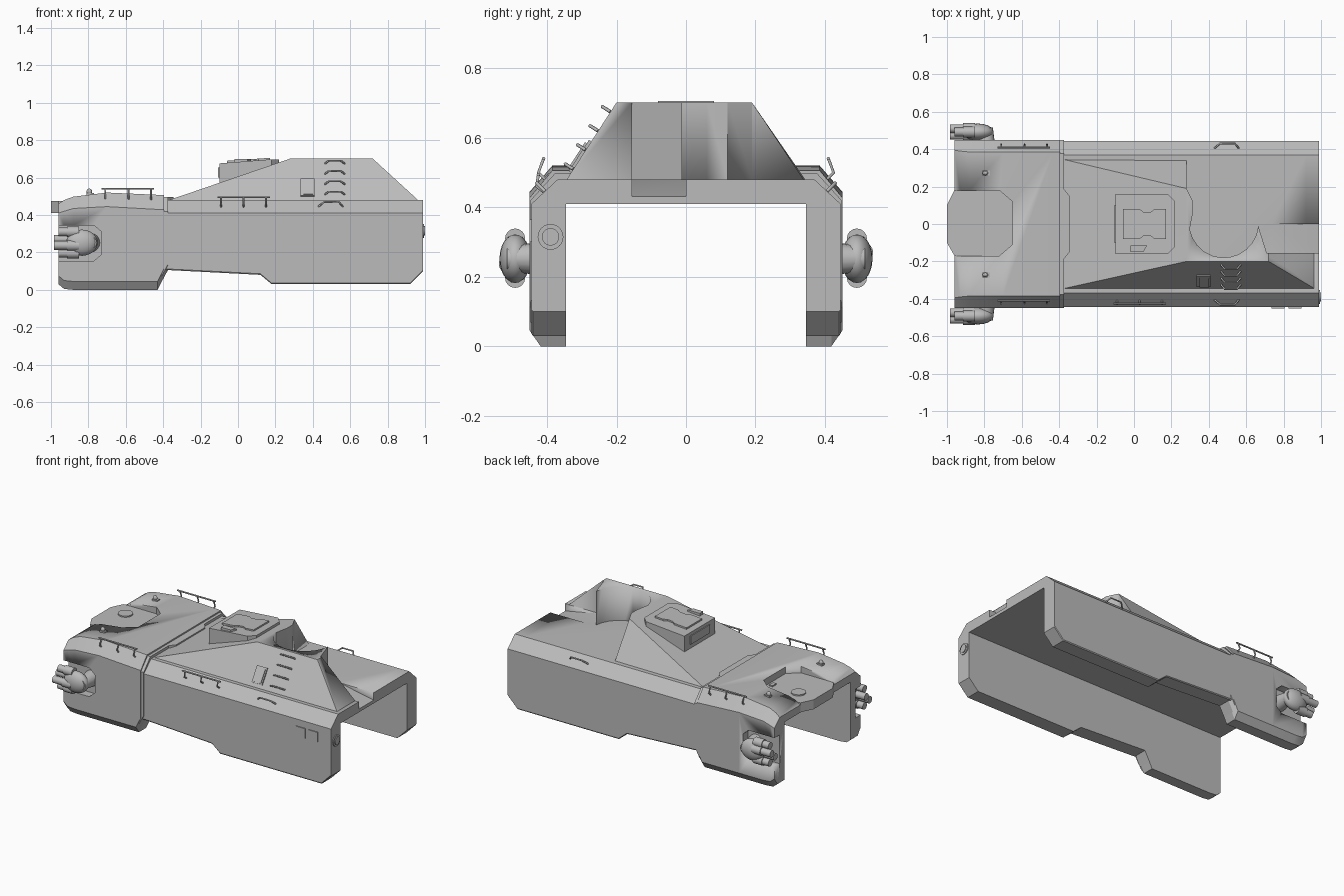
import bpy, bmesh, math
from mathutils import Vector, Matrix

if "Cube" in bpy.data.objects:
    bpy.data.objects.remove(bpy.data.objects["Cube"])

grey = bpy.data.materials.new("hull_grey")
grey.use_nodes = True
grey.diffuse_color = (0.5, 0.5, 0.5, 1)
grey.node_tree.nodes["Principled BSDF"].inputs["Base Color"].default_value = (0.5, 0.5, 0.5, 1)


def activate(ob):
    bpy.ops.object.select_all(action="DESELECT")
    ob.select_set(True)
    bpy.context.view_layer.objects.active = ob


def finish(name, bm, angle=25):
    bmesh.ops.recalc_face_normals(bm, faces=bm.faces)
    me = bpy.data.meshes.new(name)
    bm.to_mesh(me)
    bm.free()
    ob = bpy.data.objects.new(name, me)
    bpy.context.collection.objects.link(ob)
    me.materials.append(grey)
    activate(ob)
    bpy.ops.object.shade_smooth_by_angle(angle=math.radians(angle))
    return ob


def loft(name, rings, angle=25):
    """Skin a list of closed rings and cap both ends."""
    bm = bmesh.new()
    rows = [[bm.verts.new(p) for p in ring] for ring in rings]
    n = len(rows[0])
    for a, b in zip(rows, rows[1:]):
        for i in range(n):
            j = (i + 1) % n
            bm.faces.new((a[i], a[j], b[j], b[i]))
    bm.faces.new(rows[0])
    bm.faces.new(rows[-1])
    return finish(name, bm, angle)


def prism(name, pts, axis, lo, hi):
    """Extrude a 2D outline along an axis."""
    def place(p, d):
        return {"x": (d, *p), "y": (p[0], d, p[1]), "z": (*p, d)}[axis]
    return loft(name, [[place(p, d) for p in pts] for d in (lo, hi)])


def box(name, x, y, z):
    return prism(name, [(x[0], y[0]), (x[1], y[0]), (x[1], y[1]), (x[0], y[1])], "z", *z)


def ball(name, centre, size):
    bm = bmesh.new()
    mat = Matrix.Translation(centre) @ Matrix.Diagonal((*size, 1))
    bmesh.ops.create_uvsphere(bm, u_segments=20, v_segments=12, radius=1, matrix=mat)
    return finish(name, bm, 40)


def rod(name, start, end, radius, radius2=None, sides=16):
    start, end = Vector(start), Vector(end)
    d = end - start
    bm = bmesh.new()
    mat = Matrix.Translation((start + end) / 2) @ d.to_track_quat("Z", "Y").to_matrix().to_4x4()
    bmesh.ops.create_cone(bm, cap_ends=True, segments=sides, radius1=radius,
                          radius2=radius2 or radius, depth=d.length, matrix=mat)
    return finish(name, bm, 40)


def wire(name, pts, radius=0.005):
    """Bent bar along a path."""
    cu = bpy.data.curves.new(name, "CURVE")
    cu.dimensions = "3D"
    cu.bevel_depth, cu.bevel_resolution, cu.use_fill_caps = radius, 1, True
    sp = cu.splines.new("POLY")
    sp.points.add(len(pts) - 1)
    for q, p in zip(sp.points, pts):
        q.co = (*p, 1)
    ob = bpy.data.objects.new(name, cu)
    bpy.context.collection.objects.link(ob)
    cu.materials.append(grey)
    activate(ob)
    bpy.ops.object.convert(target="MESH")


def cut(ob, cutter):
    mod = ob.modifiers.new("cut", "BOOLEAN")
    mod.operation, mod.solver, mod.object = "DIFFERENCE", "EXACT", cutter
    activate(ob)
    bpy.ops.object.modifier_move_to_index(modifier="cut", index=0)
    bpy.ops.object.modifier_apply(modifier="cut")
    bpy.data.objects.remove(cutter)


def arch(x, roof, shoulder, bottom, outer, half_roof, bevel, inner=0.345, ceiling=0.41):
    """Upside-down U section of the hull."""
    half = [(half_roof, roof), (outer, shoulder), (outer, bottom + bevel),
            (outer - bevel * 0.7, bottom), (inner, bottom), (inner, ceiling)]
    ring = half + [(-y, z) for y, z in reversed(half)]
    return [(x, y, z) for y, z in ring]


# Rear hull with long side walls
rear = loft("rear_hull", [arch(x, 0.48, 0.41, b, 0.445, 0.37, 0.006) for x, b in
            ((-0.4, 0.107), (0.12, 0.08), (0.18, 0.03), (0.92, 0.03), (0.99, 0.1))])
cut(rear, prism("notch_cutter", [(0.71, 0.485), (1.1, 0.41), (1.1, 0.6), (0.71, 0.6)], "y", -0.155, 0))

# Front hull with domed roof
front = loft("front_hull", [arch(x, r, s, b, 0.45, h, 0.045) for x, r, s, b, h in (
    (-0.96, 0.46, 0.41, 0.03, 0.395), (-0.93, 0.48, 0.42, 0.005, 0.39),
    (-0.88, 0.498, 0.435, 0, 0.385), (-0.7, 0.52, 0.445, 0, 0.385),
    (-0.43, 0.508, 0.43, 0, 0.385), (-0.395, 0.506, 0.428, 0.07, 0.385))])
deck = [(-1, -0.1), (-0.96, -0.17), (-0.72, -0.17), (-0.65, -0.11),
        (-0.65, 0.12), (-0.72, 0.18), (-0.96, 0.18), (-1, 0.1)]
cut(front, prism("deck_cutter", deck, "z", 0.46, 0.7))
recess = [(-1.1, 0.155), (-0.77, 0.155), (-0.73, 0.19), (-0.73, 0.31), (-0.77, 0.345), (-1.1, 0.345)]
for side in (-1, 1):
    cut(front, prism("recess_cutter", recess, "y", side * 0.395, side * 0.6))
prism("nose_deck", deck, "z", 0.412, 0.474)
rod("round_hatch", (-0.87, 0.07, 0.47), (-0.87, 0.07, 0.482), 0.045, sides=24)
box("deck_latch", (-0.695, -0.67), (0.05, 0.09), (0.47, 0.482))

# Collar between the hull halves, with a jogged edge on the roof
loft("collar", [arch(x, 0.497, 0.42, b, 0.448, 0.378, 0.03) for x, b in ((-0.41, 0.04), (-0.375, 0.105))])
prism("collar_jog", [(-0.41, -0.2), (-0.385, -0.2), (-0.345, -0.15), (-0.345, 0.15),
                     (-0.385, 0.2), (-0.41, 0.2)], "z", 0.46, 0.497)

# Superstructure, cut away around the round well
base = [(-0.375, -0.345), (0.965, -0.345), (0.965, 0.335), (-0.375, 0.345)]
top = [(0.28, -0.2), (0.72, -0.2), (0.72, 0.19), (0.28, 0.19)]
upper = loft("superstructure", [[(x, y, 0.478) for x, y in base], [(x, y, 0.702) for x, y in top]])
arc = [(0.48 + 0.185 * math.cos(a), 0.005 + 0.185 * math.sin(a))
       for a in (math.radians(190 + i * 15) for i in range(12))]
well = [(0.28, 0.5), (0.28, 0.19), (0.315, 0.12), (0.315, 0.06)] + arc
well += [(0.71, -0.155), (1.1, -0.155), (1.1, 0.5)]
cut(upper, prism("well_cutter", well, "z", 0.4, 0.9))

# Sight housing on the sloping front
loft("sight_housing", [[(x, y, z if x > 0 else z - 0.022) for x, y in
     ((-0.1, -0.16), (0.18, -0.16), (0.22, -0.12), (0.22, 0.12), (0.18, 0.16), (-0.1, 0.16))]
     for z in (0.56, 0.698)])
lid = [(-0.06, -0.08), (0.03, -0.08), (0.05, -0.065), (0.09, -0.065), (0.11, -0.08), (0.17, -0.08)]
lid += [(x, -y) for x, y in reversed(lid)]
loft("sight_lid", [[(x, y, z + 0.068 * x) for x, y in lid] for z in (0.67, 0.694)])
box("sight_window", (-0.106, -0.09), (-0.1, 0.1), (0.6, 0.655))
prism("sight_step", [(-0.02, -0.15), (0.05, -0.15), (0.07, -0.115), (-0.02, -0.115)], "z", 0.66, 0.7)

# Gun clusters, rails and roof hooks on both sides
for side, tag in ((-1, "right"), (1, "left")):
    y = side * 0.492
    ball("gun_housing_" + tag, (-0.835, y, 0.252), (0.085, 0.045, 0.07))
    rod("gun_mount_" + tag, (-0.79, side * 0.37, 0.252), (-0.79, side * 0.515, 0.252), 0.055, 0.035)
    for i, (dy, dz, tip) in enumerate(((0, 0.058, -0.96), (0.018, 0.018, -0.985),
                                       (-0.018, -0.015, -0.985), (0, -0.055, -0.96))):
        p = (y + dy, 0.252 + dz)
        rod(f"gun_barrel_{tag}_{i}", (-0.85, *p), (tip, *p), 0.023)
        rod(f"gun_sleeve_{tag}_{i}", (-0.85, *p), (-0.915, *p), 0.029)
    wire("front_rail_" + tag, [(-0.73, side * 0.41, 0.54), (-0.45, side * 0.41, 0.54)])
    for x in (-0.71, -0.585, -0.465):
        wire("rail_post_" + tag, [(x, side * 0.41, 0.54), (x, side * 0.425, 0.5), (x, side * 0.405, 0.48)])
    box("hook_base_" + tag, (-0.81, -0.77), sorted((side * 0.26, side * 0.285)), (0.5, 0.518))
    ball("hook_" + tag, (-0.795, side * 0.272, 0.525), (0.015, 0.012, 0.016))

# Right side: long rail, ladder rungs, slope window, wall plates
wire("side_rail", [(-0.11, -0.425, 0.495), (0.17, -0.425, 0.495)])
for x in (-0.09, 0.03, 0.15):
    wire("side_rail_post", [(x, -0.425, 0.495), (x, -0.43, 0.46), (x, -0.41, 0.445)])


def slope(x, z, out=0.0):
    """Point on the right slope of the superstructure, pushed outward."""
    return (x, -0.345 + (z - 0.478) * 0.647 - out * 0.84, z + out * 0.54)


for z in (0.675, 0.62, 0.565, 0.51):
    wire("ladder_rung", [slope(0.465, z), slope(0.485, z, 0.028), slope(0.55, z, 0.028), slope(0.57, z)])
for side in (-1, 1):
    wire("shoulder_handle", [(0.43, side * 0.405, 0.445), (0.46, side * 0.43, 0.47),
                             (0.54, side * 0.43, 0.47), (0.56, side * 0.405, 0.445)])
frame = [(0.335, 0.5), (0.41, 0.5), (0.41, 0.59), (0.335, 0.59)]
pane = [(0.35, 0.505), (0.402, 0.505), (0.402, 0.58), (0.35, 0.58)]
loft("slope_window_frame", [[slope(x, z, o) for x, z in frame] for o in (-0.01, 0.008)])
loft("slope_window_pane", [[slope(x, z, o) for x, z in pane] for o in (0, 0.014)])
for x in (0.735, 0.825):
    box("wall_plate", (x, x + 0.07), (-0.451, -0.44), (0.3, 0.365))

# Rear wall lamp
rod("rear_lamp", (0.98, -0.39, 0.315), (0.995, -0.39, 0.315), 0.037, sides=24)
rod("rear_lamp_lens", (0.99, -0.39, 0.315), (1.0, -0.39, 0.315), 0.025, sides=24)
